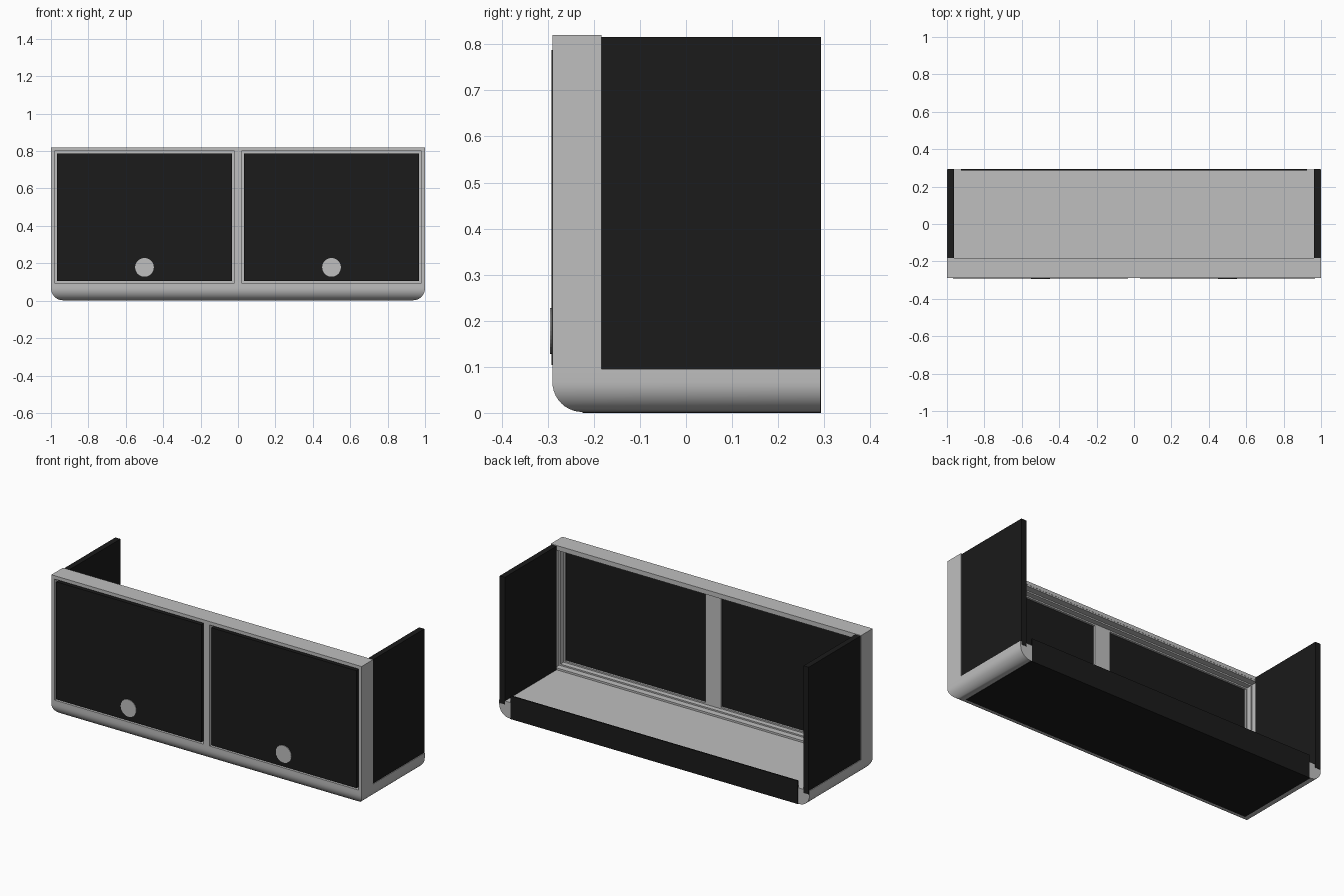
import bpy, bmesh, math

if "Cube" in bpy.data.objects:
    bpy.data.objects.remove(bpy.data.objects["Cube"])


def material(name, v):
    m = bpy.data.materials.new(name)
    m.use_nodes = True
    m.diffuse_color = (v, v, v, 1)
    m.node_tree.nodes["Principled BSDF"].inputs["Base Color"].default_value = (v, v, v, 1)
    return m


GREY = material("light grey", 0.52)
BLACK = material("matt black", 0.0105)


def finish(name, bm, mat):
    bmesh.ops.recalc_face_normals(bm, faces=bm.faces)
    mesh = bpy.data.meshes.new(name)
    bm.to_mesh(mesh)
    bm.free()
    mesh.materials.append(mat)
    ob = bpy.data.objects.new(name, mesh)
    bpy.context.collection.objects.link(ob)
    return ob


def add_box(bm, x, y, z):
    verts = bmesh.ops.create_cube(bm, size=1)["verts"]
    for v in verts:
        v.co = [(r[0] + r[1]) / 2 + c * (r[1] - r[0]) for c, r in zip(v.co, (x, y, z))]


def box(name, x, y, z, mat):
    bm = bmesh.new()
    add_box(bm, x, y, z)
    return finish(name, bm, mat)


def ring(name, x, y, z, w, mat):
    """Rectangular frame facing the front, with bars w wide."""
    bm = bmesh.new()
    for a, b in ((x[0], x[0] + w), (x[1] - w, x[1])):
        add_box(bm, (a, b), y, z)
    for a, b in ((z[0], z[0] + w), (z[1] - w, z[1])):
        add_box(bm, (x[0] + w, x[1] - w), y, (a, b))
    return finish(name, bm, mat)


FRONT, BACK, SILL, R = -0.29, 0.2915, 0.095, 0.065
FRAME_BACK = -0.183

# Base tray: stacked rectangles with a rounded lower edge, flat at the back
bm = bmesh.new()
levels = [(0, SILL)]
for i in range(11):
    t = math.pi / 2 * i / 10
    levels.append((R * (1 - math.cos(t)), 0.002 + R * (1 - math.sin(t))))
loops = []
for inset, z in levels:
    x, y = 1 - inset, FRONT + inset
    loops.append([bm.verts.new(p) for p in ((-x, y, z), (x, y, z), (x, BACK, z), (-x, BACK, z))])
for a, b in zip(loops, loops[1:]):
    for i in range(4):
        j = (i + 1) % 4
        bm.faces.new((a[i], a[j], b[j], b[i]))
bm.faces.new(loops[0])
bm.faces.new(loops[-1])
tray = finish("base_tray", bm, GREY)
bpy.context.view_layer.objects.active = tray
tray.select_set(True)
bpy.ops.object.shade_smooth_by_angle(angle=math.radians(30))

# Underside plate and the back strip standing above the tray floor
box("underside_plate", (-0.93, 0.93), (FRONT + R, BACK), (0, 0.006), BLACK)
box("back_strip", (-0.925, 0.925), (BACK - 0.006, 0.293), (0, 0.135), BLACK)

# Front frame with rebates stepping in behind the doors
ring("front_frame", (-1, 1), (FRONT, FRAME_BACK), (SILL - 0.02, 0.82), 0.02, GREY)
for name, y, w in (("door_stop", (-0.265, -0.25), 0.043),
                   ("middle_step", (-0.25, -0.22), 0.035),
                   ("rear_step", (-0.22, FRAME_BACK - 0.001), 0.027)):
    ring(name, (-0.999, 0.999), y, (SILL - 0.016, 0.819), w, GREY)

# Centre post and the wider strip behind it
box("centre_post", (-0.02, 0.02), (FRONT, -0.26), (SILL, 0.81), GREY)
box("post_backing", (-0.05, 0.05), (-0.265, -0.249), (SILL, 0.8), GREY)

for side, s in (("right", -1), ("left", 1)):
    def span(a, b):
        return tuple(sorted((s * a, s * b)))

    # Door standing in a narrow groove, with a round knob
    box(side + "_door", span(0.032, 0.968), (-0.2915, -0.262), (0.104, 0.788), BLACK)
    bm = bmesh.new()
    bmesh.ops.create_cone(bm, cap_ends=True, segments=32, radius1=0.05, radius2=0.05, depth=0.006)
    knob = finish(side + "_knob", bm, GREY)
    knob.rotation_euler.x = math.pi / 2
    knob.location = (s * 0.5, -0.292, 0.178)

    # Side panel, let into the tray
    box(side + "_side_panel", span(0.963, 0.996), (FRAME_BACK, 0.293), (SILL - 0.02, 0.816), BLACK)
